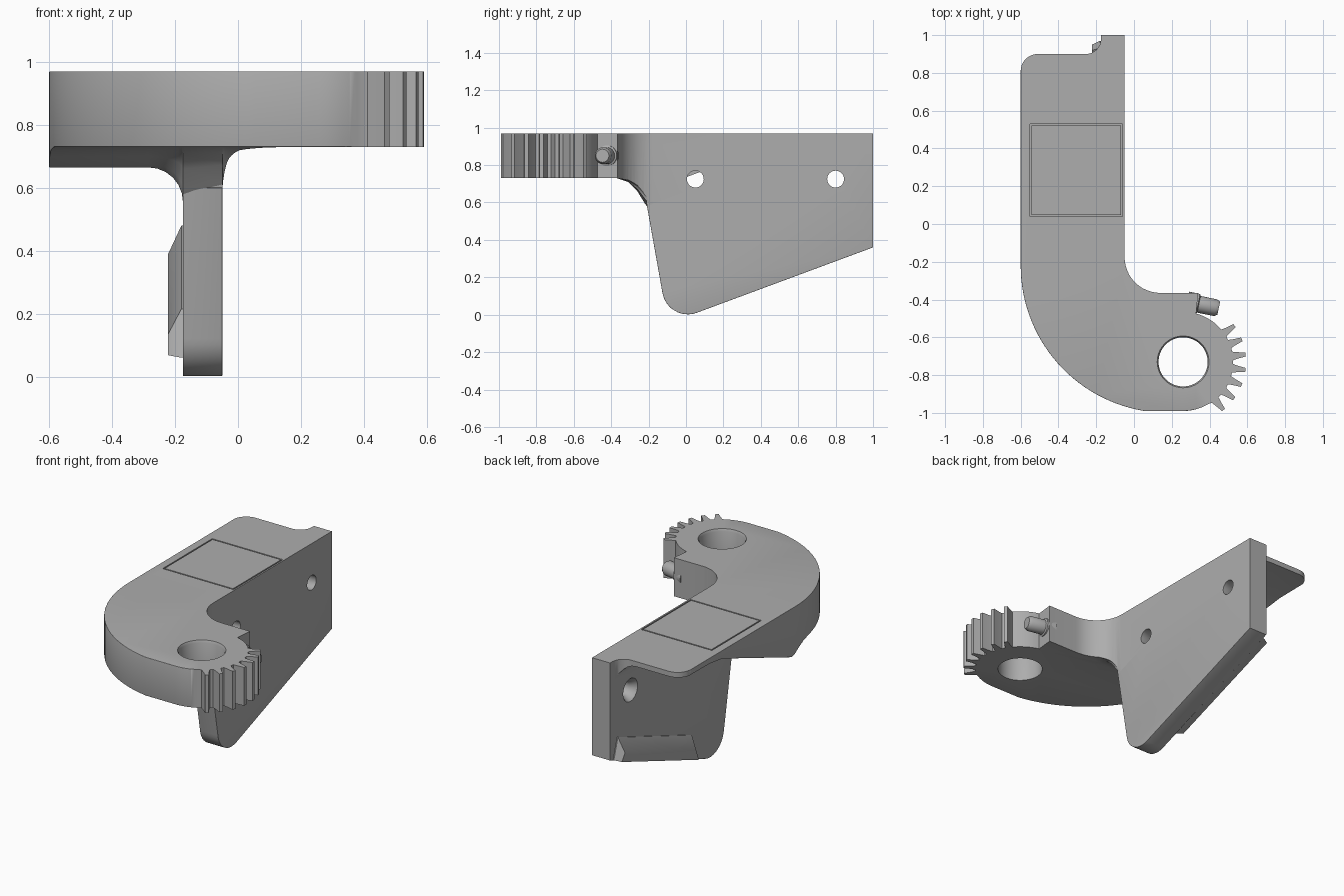
import bpy, bmesh, math
from math import sin, cos, radians, pi
from mathutils import Vector

cube = bpy.data.objects.get("Cube")
if cube:
    bpy.data.objects.remove(cube)

grey = bpy.data.materials.new("machined grey")
grey.use_nodes = True
COLOUR = (0.42, 0.42, 0.42, 1)
grey.diffuse_color = COLOUR
grey.node_tree.nodes["Principled BSDF"].inputs["Base Color"].default_value = COLOUR


def loft(name, sections):
    """Skin a stack of equal-length closed sections and cap the ends."""
    bm = bmesh.new()
    rings = [[bm.verts.new(p) for p in s] for s in sections]
    n = len(rings[0])
    for a, b in zip(rings, rings[1:]):
        for i in range(n):
            j = (i + 1) % n
            bm.faces.new((a[i], a[j], b[j], b[i]))
    bm.faces.new(rings[0])
    bm.faces.new(rings[-1])
    bmesh.ops.recalc_face_normals(bm, faces=bm.faces)
    mesh = bpy.data.meshes.new(name)
    bm.to_mesh(mesh)
    bm.free()
    ob = bpy.data.objects.new(name, mesh)
    mesh.materials.append(grey)
    bpy.context.collection.objects.link(ob)
    return ob


def turned(name, base, axis, profile, n=40):
    """Round part along an axis from (distance, radius) pairs."""
    axis = Vector(axis).normalized()
    u = axis.orthogonal().normalized()
    v = axis.cross(u)
    return loft(name, [[Vector(base) + axis * d + (u * cos(2 * pi * i / n) + v * sin(2 * pi * i / n)) * r
                        for i in range(n)] for d, r in profile])


def box(name, lo, hi):
    ring = [(lo[0], lo[1]), (hi[0], lo[1]), (hi[0], hi[1]), (lo[0], hi[1])]
    return loft(name, [[(x, y, z) for x, y in ring] for z in (lo[2], hi[2])])


def boolean(ob, cutter, operation="DIFFERENCE"):
    mod = ob.modifiers.new("cut", "BOOLEAN")
    mod.object, mod.operation, mod.solver = cutter, operation, "EXACT"
    bpy.context.view_layer.objects.active = ob
    bpy.ops.object.modifier_apply(modifier=mod.name)


def round_edges(ob, rule, width):
    """Bevel the sharp edges whose midpoint passes the rule."""
    bm = bmesh.new()
    bm.from_mesh(ob.data)
    bmesh.ops.remove_doubles(bm, verts=bm.verts, dist=0.0005)
    bmesh.ops.dissolve_limit(bm, angle_limit=0.01, verts=bm.verts, edges=bm.edges)
    edges = [e for e in bm.edges if len(e.link_faces) == 2 and e.calc_face_angle() > 0.8
             and rule((e.verts[0].co + e.verts[1].co) / 2)]
    bmesh.ops.bevel(bm, geom=edges, offset=width, segments=3, profile=0.5,
                    affect="EDGES", clamp_overlap=True)
    bm.to_mesh(ob.data)
    bm.free()


def arc(cx, cy, r, a0, a1, n=10):
    return [(cx + r * cos(radians(a0 + (a1 - a0) * i / n)),
             cy + r * sin(radians(a0 + (a1 - a0) * i / n))) for i in range(n + 1)]


GX, GY, TOP = 0.26, -0.73, 0.97

# Plan outline of the curved arm with its gear sector
outline = arc(GX, GY, 0.26, -90, -58, 6)
for k in range(7):
    mid = -50 + k * 14.2
    for da, r in ((-5, 0.265), (-3.4, 0.29), (-1.8, 0.333), (1.8, 0.333), (3.4, 0.29), (5, 0.265)):
        a = radians(mid + da)
        outline.append((GX + r * cos(a), GY + r * sin(a)))
outline += arc(GX, GY, 0.265, 46, 75, 6)
outline += [(0.34, -0.365)]
outline += arc(0.14, -0.175, 0.19, -90, -180, 12)
outline += [(-0.05, 0.999), (-0.175, 0.999)]
outline += arc(-0.255, 0.98, 0.08, 0, -90, 8)
outline += arc(-0.51, 0.81, 0.09, 90, 180, 8)
outline += arc(0.18, -0.22, 0.78, 180, 269, 32)
outline = [(x, max(y, -0.99)) for x, y in outline]

# Arm body: tapered underside with fillets running into the web
stations = [(-1.1, 0.73, 0), (-0.37, 0.73, 0), (-0.31, 0.72, 0.01), (-0.26, 0.70, 0.04),
            (-0.22, 0.675, 0.08), (-0.19, 0.665, 0.11), (0.5, 0.92, 0.11),
            (0.62, 0.935, 0.11), (1.05, 0.94, 0.11)]
sections = []
for y, zb, f in stations:
    pts = [(-0.8, TOP), (-0.8, zb)]
    pts += [(-0.285 + 0.11 * sin(radians(a)), zb - f * (1 - cos(radians(a)))) for a in range(0, 91, 15)]
    pts += [(0.02 - 0.07 * sin(radians(a)), zb - 0.7 * f * (1 - cos(radians(a)))) for a in range(90, -1, -15)]
    pts += [(0.8, zb), (0.8, TOP)]
    sections.append([(x, y, z) for x, z in pts])
arm = loft("curved_arm", sections)
plan = loft("plan_cutter", [[(x, y, z) for x, y in outline] for z in (0.3, 1.2)])
boolean(arm, plan, "INTERSECT")
round_edges(arm, lambda p: (p.x < -0.3 and p.y < 0.8) or (p.y < -0.7 and p.x < 0.36), 0.018)

# Vertical web with a rounded lower corner
side = [(1, TOP), (1, 0.36)] + arc(0.01, 0.14, 0.138, -70, -172, 12)
side += [(-0.212, 0.6), (-0.235, 0.74), (-0.235, TOP)]
web = loft("vertical_web", [[(x, y, z) for y, z in side] for x in (-0.175, -0.05)])
round_edges(web, lambda p: p.z < 0.64 and p.y < 0.99 and (p.x < -0.17 or p.x > -0.055), 0.025)

# Chamfered rib along the lower edge of the web
rib_base = [(0.17, 0.06), (0.97, 0.351), (0.93, 0.48), (0.2, 0.215)]
rib_face = [(0.19, 0.068), (0.95, 0.344), (0.92, 0.39), (0.215, 0.135)]
rib = loft("lower_rib", [[(x, y, z) for y, z in s] for x, s in
                         ((-0.165, rib_base), (-0.18, rib_base), (-0.222, rib_face))])

# Pivot bore with a small chamfer
bore = turned("bore_cutter", (GX, GY, 0.6), (0, 0, 1),
              [(0, 0.13), (0.355, 0.13), (0.38, 0.142), (0.5, 0.142)], 64)
boolean(arm, bore)

# Screw holes, countersunk on the inner side
cutters = [plan, bore]
for y in (0.05, 0.8):
    hole = turned("screw_hole_cutter", (0.1, y, 0.725), (-1, 0, 0),
                  [(0, 0.045), (0.235, 0.045), (0.276, 0.072), (0.45, 0.072)])
    for part in (arm, web):
        boolean(part, hole)
    cutters.append(hole)

# Thin rectangular groove on the top face
x0, x1, y0, y1, w = -0.55, -0.06, 0.04, 0.53, 0.008
for lo, hi in (((x0, y0), (x1, y0 + w)), ((x0, y1 - w), (x1, y1)),
               ((x0, y0), (x0 + w, y1)), ((x1 - w, y0), (x1, y1))):
    groove = box("groove_cutter", (*lo, TOP - 0.012), (*hi, 1.1))
    for part in (arm, web):
        boolean(part, groove)
    cutters.append(groove)

# Stop pin beside the gear sector
pin = turned("stop_pin", (0.28, -0.412, 0.85), (0.97, -0.2, 0),
             [(0, 0.055), (0.06, 0.055), (0.065, 0.045), (0.155, 0.045), (0.172, 0.035)])

for c in cutters:
    bpy.data.objects.remove(c)

for ob in (arm, web, rib, pin):
    bpy.ops.object.select_all(action="DESELECT")
    ob.select_set(True)
    bpy.context.view_layer.objects.active = ob
    bpy.ops.object.shade_smooth_by_angle(angle=radians(35))
